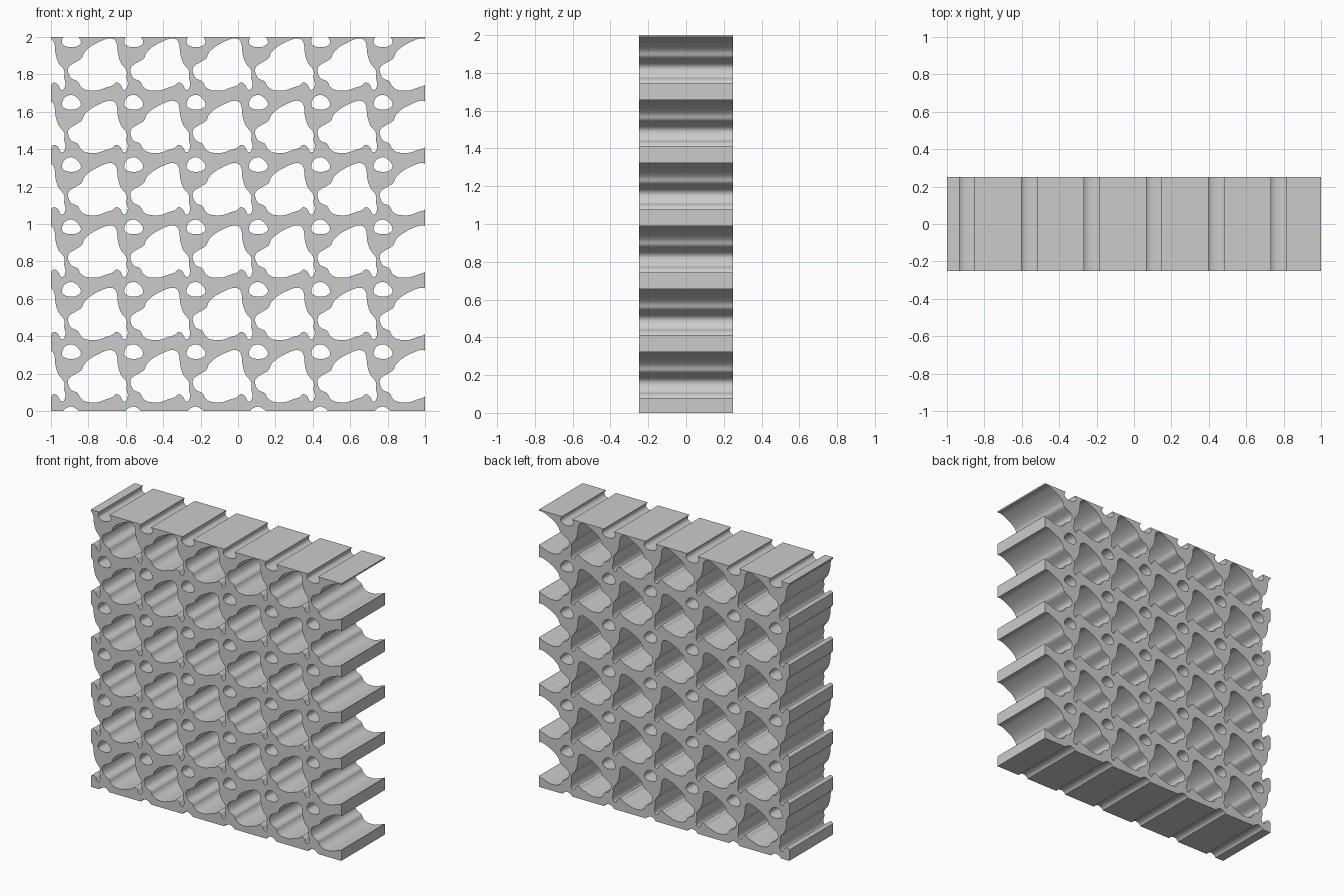
import bpy, bmesh
from mathutils import Vector

if "Cube" in bpy.data.objects:
    bpy.data.objects.remove(bpy.data.objects["Cube"])

CELL = 1 / 3      # repeat distance of the lattice
DEPTH = 0.5       # thickness along y
N = 6             # cells each way

# Hole outlines of one cell, (x, z) from the cell's lower left corner
BIG = [(.091, .152), (.100, .178), (.134, .200), (.164, .219), (.178, .250),
       (.214, .283), (.262, .309), (.305, .325), (.336, .321), (.352, .296),
       (.358, .243), (.374, .194), (.400, .162), (.406, .141), (.404, .115),
       (.411, .085), (.403, .056), (.386, .052), (.370, .080), (.348, .090),
       (.327, .073), (.295, .063), (.246, .047), (.187, .050), (.158, .070),
       (.143, .096), (.107, .114)]
SMALL = [(.059, .314), (.075, .345), (.112, .357), (.145, .336),
         (.160, .304), (.135, .282), (.092, .280), (.064, .293)]


def smooth_loop(pts, steps=4):
    """Closed Catmull-Rom curve through the points."""
    p = [Vector(q) for q in pts]
    n, out = len(p), []
    for i in range(n):
        a, b, c, d = p[i - 1], p[i], p[(i + 1) % n], p[(i + 2) % n]
        for k in range(steps):
            t = k / steps
            out.append(0.5 * (2 * b + (c - a) * t
                              + (2 * a - 5 * b + 4 * c - d) * t * t
                              + (3 * b - a - 3 * c + d) * t ** 3))
    return out


def add_prism(bm, loop, dx, dz, half):
    """Extrude a closed x-z outline through y."""
    front = [bm.verts.new((q.x + dx, -half, q.y + dz)) for q in loop]
    back = [bm.verts.new((q.x + dx, half, q.y + dz)) for q in loop]
    bm.faces.new(front)
    bm.faces.new(back[::-1])
    for i in range(len(loop)):
        j = (i + 1) % len(loop)
        bm.faces.new((front[j], front[i], back[i], back[j]))


def make_object(name, bm):
    bmesh.ops.recalc_face_normals(bm, faces=bm.faces)
    mesh = bpy.data.meshes.new(name)
    bm.to_mesh(mesh)
    bm.free()
    ob = bpy.data.objects.new(name, mesh)
    bpy.context.collection.objects.link(ob)
    return ob


# Solid block
bm = bmesh.new()
add_prism(bm, [Vector(q) for q in ((-1, 0), (1, 0), (1, 2), (-1, 2))], 0, 0, DEPTH / 2)
panel = make_object("lattice_panel", bm)

# Repeating holes, running past the edges so the border cells are cut open
bm = bmesh.new()
big, small = smooth_loop(BIG), smooth_loop(SMALL)
for col in range(-1, N):
    for row in range(-1, N):
        x, z = -1 + col * CELL, row * CELL
        if row >= 0:
            add_prism(bm, big, x, z, DEPTH)
        if col >= 0:
            add_prism(bm, small, x, z, DEPTH)
cutter = make_object("hole_cutter", bm)
cutter.hide_render = True

# Cut the holes
mod = panel.modifiers.new("holes", 'BOOLEAN')
mod.operation = 'DIFFERENCE'
mod.solver = 'EXACT'
mod.object = cutter
bpy.context.view_layer.objects.active = panel
panel.select_set(True)
bpy.ops.object.modifier_apply(modifier=mod.name)
bpy.data.objects.remove(cutter)
bpy.ops.object.shade_smooth_by_angle(angle=0.6)
